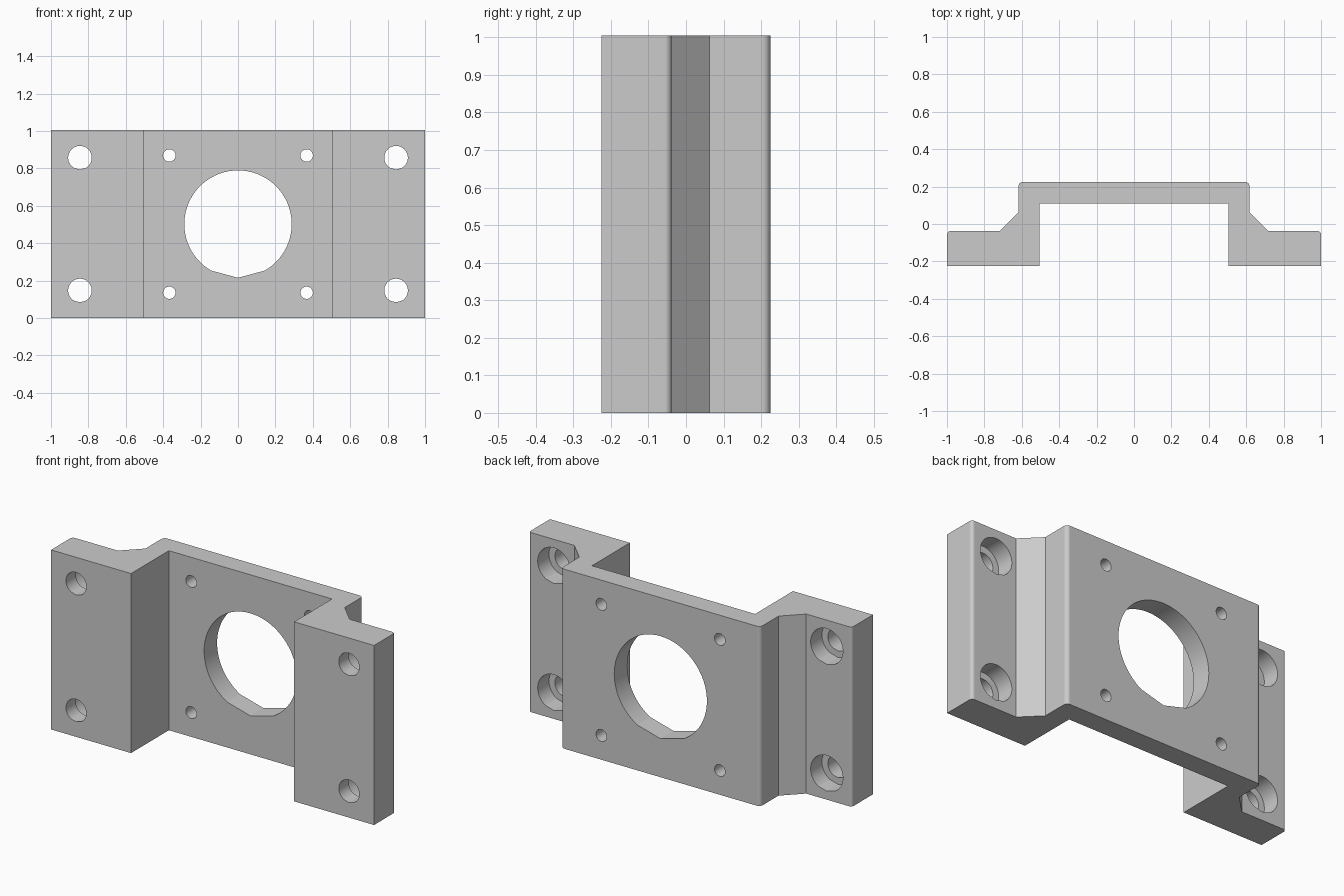
import bpy
import bmesh
from math import sin, cos, pi, radians

HEIGHT = 1.005
MID = HEIGHT / 2

if "Cube" in bpy.data.objects:
    bpy.data.objects.remove(bpy.data.objects["Cube"], do_unlink=True)

grey = bpy.data.materials.new("light_grey")
grey.use_nodes = True
grey.diffuse_color = (0.6, 0.6, 0.6, 1)
grey.node_tree.nodes["Principled BSDF"].inputs["Base Color"].default_value = (0.6, 0.6, 0.6, 1)


def prism(name, points, shift, round_edges=()):
    """Extrude a closed outline; round_edges holds (point index, radius)."""
    bm = bmesh.new()
    verts = [bm.verts.new(p) for p in points]
    face = bm.faces.new(verts)
    made = bmesh.ops.extrude_face_region(bm, geom=[face], use_keep_orig=True)
    new = [v for v in made["geom"] if isinstance(v, bmesh.types.BMVert)]
    bmesh.ops.translate(bm, vec=shift, verts=new)
    for index, radius in round_edges:
        edge = next(e for e in verts[index].link_edges if e.other_vert(verts[index]) in new)
        bmesh.ops.bevel(bm, geom=[edge], offset=radius, segments=6, profile=0.5,
                        affect='EDGES')
    bmesh.ops.recalc_face_normals(bm, faces=bm.faces[:])
    mesh = bpy.data.meshes.new(name)
    bm.to_mesh(mesh)
    bm.free()
    mesh.materials.append(grey)
    obj = bpy.data.objects.new(name, mesh)
    bpy.context.collection.objects.link(obj)
    return obj


# Bracket body: half outline from the inner corner round to the back, mirrored
half = [(0.505, 0.11), (0.505, -0.225), (1, -0.225), (1, -0.038),
        (0.718, -0.038), (0.617, 0.063), (0.617, 0.225)]
outline = half + [(-x, y) for x, y in reversed(half)]
last = len(outline) - 1
rounded = [(3, 0.018), (last - 3, 0.018), (6, 0.022), (last - 6, 0.022)]
bracket = prism("mounting_bracket", [(x, y, 0) for x, y in outline], (0, 0, HEIGHT), rounded)


def drill(x, z, radius, start, end, peaked=True):
    """Cut a hole along y; peaked holes have two flat facets at the bottom."""
    steps = 72
    angles = [2 * pi * i / steps - pi / 2 for i in range(steps)]
    if peaked:
        skip = steps // 12
        angles = [a for i, a in enumerate(angles)
                  if i == 0 or skip <= i <= steps - skip]
    ring = [(x + radius * cos(a), start, z + radius * sin(a)) for a in angles]
    cutter = prism("hole_cutter", ring, (0, end - start, 0))
    cutter.hide_render = True
    mod = bracket.modifiers.new("hole", 'BOOLEAN')
    mod.operation = 'DIFFERENCE'
    mod.solver = 'EXACT'
    mod.object = cutter
    bpy.ops.object.modifier_apply(modifier=mod.name)
    bpy.data.objects.remove(cutter, do_unlink=True)


bpy.ops.object.select_all(action='DESELECT')
bpy.context.view_layer.objects.active = bracket
bracket.select_set(True)

# Central opening, four small holes, four counterbored wing holes
drill(0, MID, 0.287, 0, 0.4)
for sx in (-1, 1):
    for sz in (-1, 1):
        drill(sx * 0.367, MID + sz * 0.367, 0.033, 0, 0.4, peaked=False)
        drill(sx * 0.845, MID + sz * 0.355, 0.063, -0.4, 0.1)
        drill(sx * 0.845, MID + sz * 0.355, 0.1, -0.138, 0.1)

# Smooth rounded surfaces while keeping flat faces flat
bpy.ops.object.shade_smooth_by_angle(angle=radians(16))
weighted = bracket.modifiers.new("flat_normals", 'WEIGHTED_NORMAL')
weighted.keep_sharp = True
